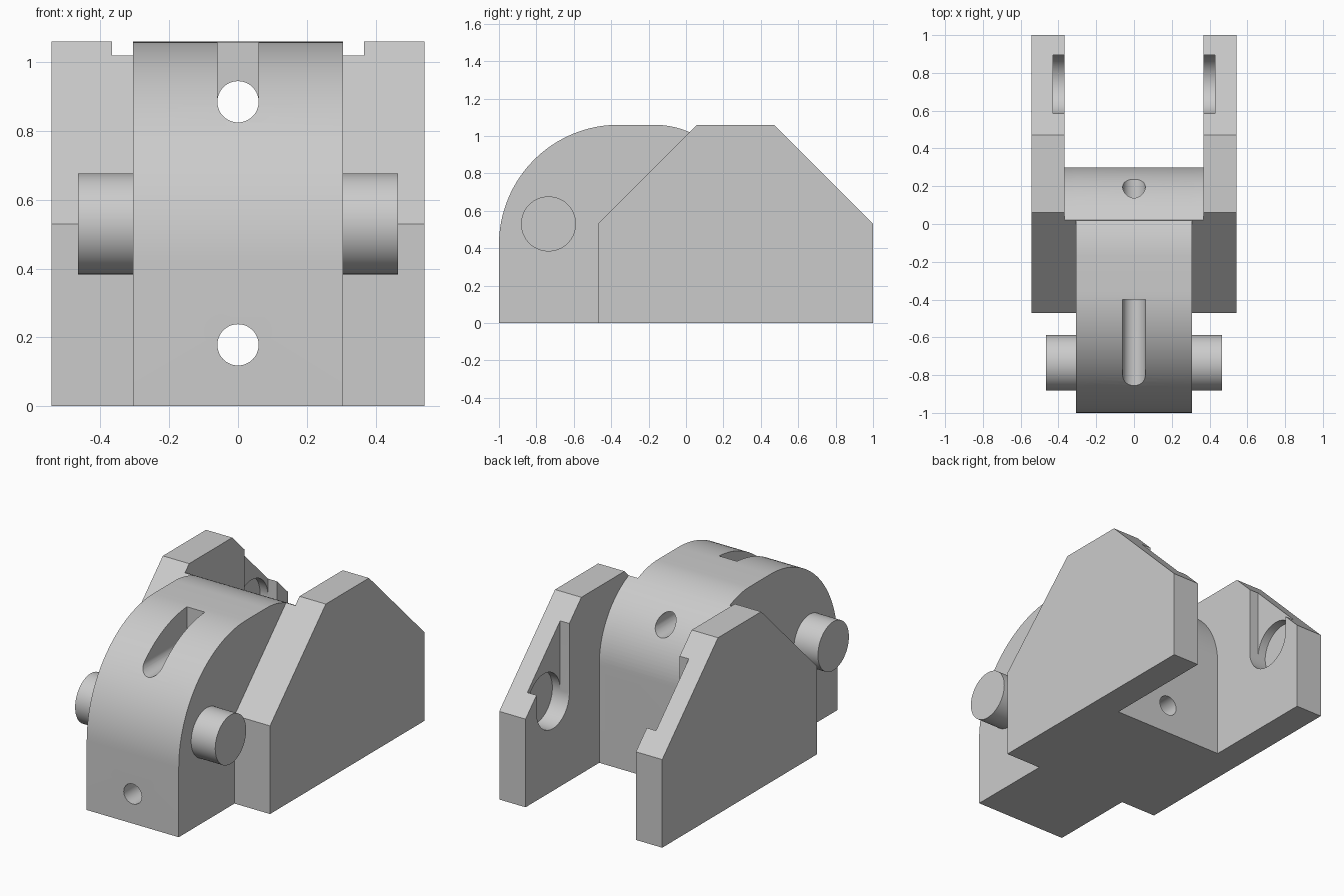
import bpy, bmesh
from math import sin, cos, pi, radians

cube = bpy.data.objects.get("Cube")
if cube:
    bpy.data.objects.remove(cube, do_unlink=True)

# Single grey finish
GREY = (0.6, 0.6, 0.6, 1)
grey = bpy.data.materials.new("plain grey")
grey.use_nodes = True
grey.diffuse_color = GREY
grey.node_tree.nodes["Principled BSDF"].inputs["Base Color"].default_value = GREY


def arc(cy, cz, r, start, end, steps=32):
    """Points in the y-z plane from start to end angle, in degrees."""
    angles = [radians(start + (end - start) * i / steps) for i in range(steps + 1)]
    return [(cy + r * cos(a), cz + r * sin(a)) for a in angles]


def prism(name, outline, x0, x1):
    """Extrude a y-z outline from x0 to x1."""
    bm = bmesh.new()
    face = bm.faces.new([bm.verts.new((x0, y, z)) for y, z in outline])
    result = bmesh.ops.extrude_face_region(bm, geom=[face])
    moved = [g for g in result["geom"] if isinstance(g, bmesh.types.BMVert)]
    bmesh.ops.translate(bm, verts=moved, vec=(x1 - x0, 0, 0))
    bmesh.ops.recalc_face_normals(bm, faces=bm.faces)
    mesh = bpy.data.meshes.new(name)
    bm.to_mesh(mesh)
    bm.free()
    mesh.materials.append(grey)
    obj = bpy.data.objects.new(name, mesh)
    bpy.context.collection.objects.link(obj)
    return obj


def box(name, x0, x1, y0, y1, z0, z1):
    return prism(name, [(y0, z0), (y1, z0), (y1, z1), (y0, z1)], x0, x1)


def bore(name, z, r):
    """Cylinder along y, used to drill through the body."""
    bpy.ops.mesh.primitive_cylinder_add(vertices=48, radius=r, depth=3,
                                        location=(0, 0, z), rotation=(pi / 2, 0, 0))
    obj = bpy.context.object
    obj.name = name
    obj.data.materials.append(grey)
    return obj


def combine(target, tool, operation):
    """Apply an exact boolean, then discard the tool."""
    tool.hide_render = True
    mod = target.modifiers.new(operation, "BOOLEAN")
    mod.operation, mod.solver, mod.object = operation, "EXACT", tool
    bpy.context.view_layer.objects.active = target
    bpy.ops.object.modifier_apply(modifier=mod.name)
    bpy.data.objects.remove(tool, do_unlink=True)


def smooth(obj):
    bpy.ops.object.select_all(action="DESELECT")
    obj.select_set(True)
    bpy.context.view_layer.objects.active = obj
    bpy.ops.object.shade_smooth_by_angle(angle=radians(30))


BODY, INNER, OUTER = 0.306, 0.367, 0.542
STEP, BACK, TOP, MID = 0.02, 0.30, 1.06, 0.53

# Rounded central body
front_arc = arc(-0.36, 0.42, 0.64, 90, 180)
back_arc = arc(-0.17, 0.59, 0.47, 0, 90)
link = prism("link_body", [(-1, 0), (BACK, 0)] + back_arc + front_arc, -BODY, BODY)

# Wider rear of the body, reaching into the cheeks
rear_arc = [p for p in back_arc if p[0] > STEP + 0.005]
rear = prism("rear_body", [(STEP, 0), (BACK, 0)] + rear_arc + [(STEP, 1.02)], -0.4, 0.4)
combine(link, rear, "UNION")

# Shoulders joining the front of the cheeks to the body
shoulder = prism("shoulder", [(-0.47, 0), (STEP, 0), (STEP, 1.02), (-0.47, MID)], -0.45, 0.45)
combine(link, shoulder, "UNION")

# Side cheeks, each with a blind socket and a drop-in slot on its inner face
cheek_outline = [(-0.47, 0), (1, 0), (1, MID), (0.47, TOP), (0.06, TOP), (-0.47, MID)]
SOCKET_Y, SOCKET_R = 0.74, 0.156
for side in (-1, 1):
    cheek = prism("cheek", cheek_outline, side * INNER, side * OUTER)
    slot_outline = arc(SOCKET_Y, MID, SOCKET_R, 180, 360)
    slot_outline += [(SOCKET_Y + SOCKET_R, 1.3), (SOCKET_Y - SOCKET_R, 1.3)]
    slot = prism("slot_cutter", slot_outline, side * 0.3, side * 0.428)
    combine(cheek, slot, "DIFFERENCE")
    socket = prism("socket_cutter", arc(SOCKET_Y, MID, SOCKET_R, 0, 360, 64)[:-1],
                   side * 0.3, side * 0.48)
    combine(cheek, socket, "DIFFERENCE")
    combine(link, cheek, "UNION")

# Two bores through the body, and the relief slot over the upper one
HOLE_R, UPPER_Z = 0.06, 0.885
combine(link, bore("lower_bore", 0.178, HOLE_R), "DIFFERENCE")
combine(link, bore("upper_bore", UPPER_Z, HOLE_R), "DIFFERENCE")
combine(link, box("relief_cutter", -HOLE_R, HOLE_R, -1.2, -0.4, UPPER_Z, 1.3), "DIFFERENCE")
smooth(link)

# Hinge pins on both sides of the front
for side, label in ((-1, "right"), (1, "left")):
    pin = prism(label + "_pin", arc(-0.735, MID, 0.147, 0, 360, 64)[:-1],
                side * BODY, side * 0.466)
    smooth(pin)
